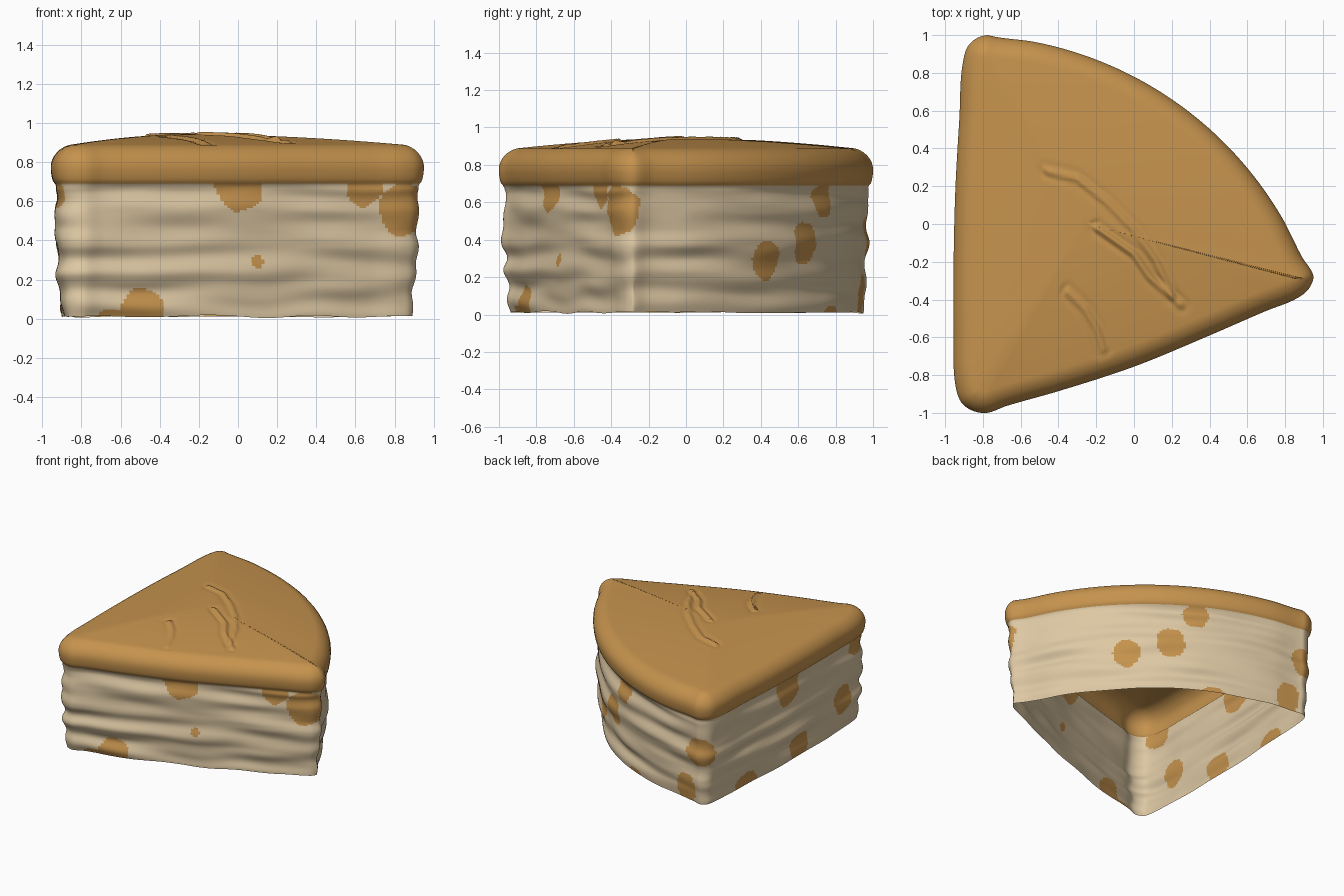
import bpy, bmesh, math, random
from mathutils import Vector, noise
from mathutils.bvhtree import BVHTree

random.seed(4)
if "Cube" in bpy.data.objects:
    bpy.data.objects.remove(bpy.data.objects["Cube"], do_unlink=True)


def material(name, colour):
    mat = bpy.data.materials.new(name)
    mat.use_nodes = True
    mat.diffuse_color = (*colour, 1)
    mat.node_tree.nodes["Principled BSDF"].inputs["Base Color"].default_value = (*colour, 1)
    return mat


def add_object(name, bm, mats):
    mesh = bpy.data.meshes.new(name)
    bm.to_mesh(mesh)
    bm.free()
    for mat in mats:
        mesh.materials.append(mat)
    mesh.shade_smooth()
    obj = bpy.data.objects.new(name, mesh)
    bpy.context.collection.objects.link(obj)
    return obj


cream = material("cream_sponge", (0.73, 0.58, 0.37))
caramel = material("caramel_glaze", (0.56, 0.29, 0.075))

# Wedge outline: rounded tip, straight cut, round outer edge, second cut
TIP = Vector((-0.9, -0.95))
RADIUS = 1.95
SIDES = 360
control = [(-.94, -.88), (-.91, -.95), (-.85, -.99), (-.78, -1), (-.68, -.965),
           (-.4, -.885), (0, -.755), (.4, -.59), (.7, -.46), (.86, -.395),
           (.92, -.35), (.95, -.28)]
for i in range(10):
    a = math.radians(23.5 + i * 6.9)
    control.append((TIP.x + RADIUS * math.cos(a), TIP.y + RADIUS * math.sin(a)))
control += [(-.77, 1), (-.83, .985), (-.88, .94), (-.905, .86), (-.925, .55),
            (-.945, .2), (-.955, -.2), (-.955, -.55)]
control = [Vector(p) for p in control]


def spline(points, steps=24):
    """Closed smooth curve through the points."""
    out, n = [], len(points)
    for i in range(n):
        p, q, r, s = (points[(i + k - 1) % n] for k in range(4))
        d1, d2 = (q - p).length, (r - q).length
        d3 = (s - r).length
        m1 = ((q - p) / d1 + (r - q) / d2) * d2 / 2
        m2 = ((r - q) / d2 + (s - r) / d3) * d2 / 2
        for k in range(steps):
            t = k / steps
            u = 1 - t
            out.append(q * u * u * (1 + 2 * t) + m1 * t * u * u
                       + r * t * t * (3 - 2 * t) - m2 * t * t * u)
    return out


def resample(points, count):
    """Evenly spaced points along a closed line."""
    closed = points + points[:1]
    total = sum((b - a).length for a, b in zip(closed, closed[1:]))
    out, walked = [], 0
    for a, b in zip(closed, closed[1:]):
        length = (b - a).length
        while len(out) < count and len(out) * total / count <= walked + length:
            out.append(a.lerp(b, (len(out) * total / count - walked) / length))
        walked += length
    return out


outline = resample(spline(control), SIDES)
normals = []
for i in range(SIDES):
    d = outline[(i + 2) % SIDES] - outline[i - 2]
    normals.append(Vector((d.y, -d.x)).normalized())

# Side profile: height and inset from the outline
EDGE = 0.69
profile = [(EDGE * k / 60, .058 - .03 * min(1, k / 35)) for k in range(60)]
profile += [(EDGE, .022), (.70, .013), (.715, .007), (.735, .003), (.76, 0), (.785, 0),
            (.81, .006), (.83, .016), (.85, .031), (.867, .05), (.88, .073), (.888, .095)]

# Wrinkles pressed into the glaze
creases = [[(-.46, .28), (-.3, .24), (-.15, .12), (0, -.03), (.12, -.2), (.2, -.38)],
           [(-.2, -.02), (-.1, -.09), (0, -.16), (.08, -.28), (.25, -.43)],
           [(-.35, -.36), (-.26, -.45), (-.2, -.55), (-.16, -.67)]]


def crease_height(p):
    height = 0
    for line in creases:
        near = 1
        for a, b in zip(line, line[1:]):
            a, b = Vector(a), Vector(b)
            t = max(0, min(1, (p - a).dot(b - a) / (b - a).length_squared))
            near = min(near, (p - a.lerp(b, t)).length)
        if near < .1:
            height += .012 * math.exp(-(near / .016) ** 2) - .006 * math.exp(-((near - .03) / .015) ** 2)
    return height


# Cake slice, open underneath
bm = bmesh.new()
rings = []
for z, inset in profile:
    ring = []
    for p, n in zip(outline, normals):
        wave, zz = 0, z
        if z < EDGE:
            # Uneven horizontal layers of sponge
            fade = min(1, (EDGE - z) / .04)
            wave = fade * (.02 * noise.noise(Vector((p.x * 2, p.y * 2, z * 11)))
                           + .006 * math.sin(z * 37 + 2 * noise.noise(Vector((p.x, p.y, 5)))))
            zz = z + .012 * (1 - z / EDGE) * (1 + noise.noise(Vector((p.x * 3, p.y * 3, 0))))
        q = p + n * (wave - inset)
        ring.append(bm.verts.new((q.x, q.y, zz)))
    rings.append(ring)

# Domed top, closing towards the crown
CROWN = Vector((-.25, 0))
LAYERS = 45
rim = [v.co.copy() for v in rings[-1]]
for k in range(1, LAYERS):
    t = k / LAYERS
    ring = []
    for c in rim:
        q = c.xy.lerp(CROWN, t)
        z = c.z + .055 * (1 - (1 - t) ** 1.8) + crease_height(q)
        ring.append(bm.verts.new((q.x, q.y, z)))
    rings.append(ring)
for low, high in zip(rings, rings[1:]):
    for i in range(SIDES):
        j = (i + 1) % SIDES
        bm.faces.new((low[i], low[j], high[j], high[i]))
bm.faces.new(rings[-1])

# Caramel drips and spots: x, y, z, width, height
spots = [(.01, -.74, .67, .13, .12), (.65, -.47, .67, .1, .1), (.85, -.37, .56, .14, .135),
         (.105, -.70, .295, .04, .037), (-.48, -.9, .04, .12, .12), (-.6, -.93, 0, .13, .05),
         (.41, .41, .3, .1, .12), (.17, .61, .38, .11, .115), (.02, .7, .61, .1, .11),
         (-.1, .77, 0, .09, .05), (-.79, .96, .42, .12, .11), (-.66, .94, .1, .09, .13),
         (-.92, .04, .62, .13, .15), (-.91, -.82, .66, .11, .11), (-.92, -.65, .26, .1, .12),
         (-.92, -.13, .09, .12, .11), (-.9, .49, .02, .13, .09)]


def is_caramel(c):
    if c.z > EDGE:
        return True
    wobble = 1 + .3 * noise.noise(c * 9)
    return any(((c.x - x) ** 2 + (c.y - y) ** 2) / w ** 2 + ((c.z - z) / h) ** 2 < wobble
               for x, y, z, w, h in spots)


for face in bm.faces:
    face.material_index = int(is_caramel(face.calc_center_median()))
surface = BVHTree.FromBMesh(bm)
add_object("cake_slice", bm, [cream, caramel])

# Flakes scattered on top: x and y in hundredths, angle in degrees
flakes = [(-70, 59, 90), (-63, 50, 85), (-58, 63, 60), (-56, 57, 65), (-50, 70, -35),
          (-42, 68, 70), (-31, 62, -8), (-42, 50, 85), (-28, 48, 65), (-63, 36, -32),
          (-63, 21, 80), (-23, 37, 25), (-45, 22, 30), (-33, 21, 85), (-54, 10, -65),
          (-43, 9, -85), (-5, 38, -30), (4, 42, 82), (4, 27, 90), (15, 30, 0),
          (17, 12, 55), (22, 4, 75), (19, -5, -65), (29, -10, -65), (41, -14, 85),
          (43, -21, -75), (65, -25, 40), (-1, 9, 50), (-11, 5, 35), (2, -2, -45),
          (-27, -2, 50), (-30, -10, -5), (-29, -18, -25), (-13, -19, -85), (-40, -31, 78),
          (-64, -23, 10), (-73, 0, -15), (-61, -48, 45), (-66, -62, -70), (-30, -59, -60),
          (-15, -50, 90), (9, -33, -10), (21, -39, 15)]
bm = bmesh.new()
for x, y, angle in flakes:
    spot, up, _, _ = surface.ray_cast(Vector((x / 100, y / 100, 2)), Vector((0, 0, -1)))
    a = math.radians(angle)
    along = Vector((math.cos(a), math.sin(a), random.uniform(-.08, .08)))
    along = (along - up * along.dot(up) * .7).normalized()
    across = up.cross(along).normalized()
    lift = along.cross(across)
    half = random.uniform(.05, .09)
    made = bmesh.ops.create_uvsphere(bm, u_segments=10, v_segments=10, radius=1)
    for v in made["verts"]:
        pinch = 1 - .35 * abs(v.co.z)
        v.co = (spot + up * .006 + along * v.co.z * half
                + across * v.co.x * .016 * pinch + lift * v.co.y * .009 * pinch)
add_object("top_flakes", bm, [caramel])
